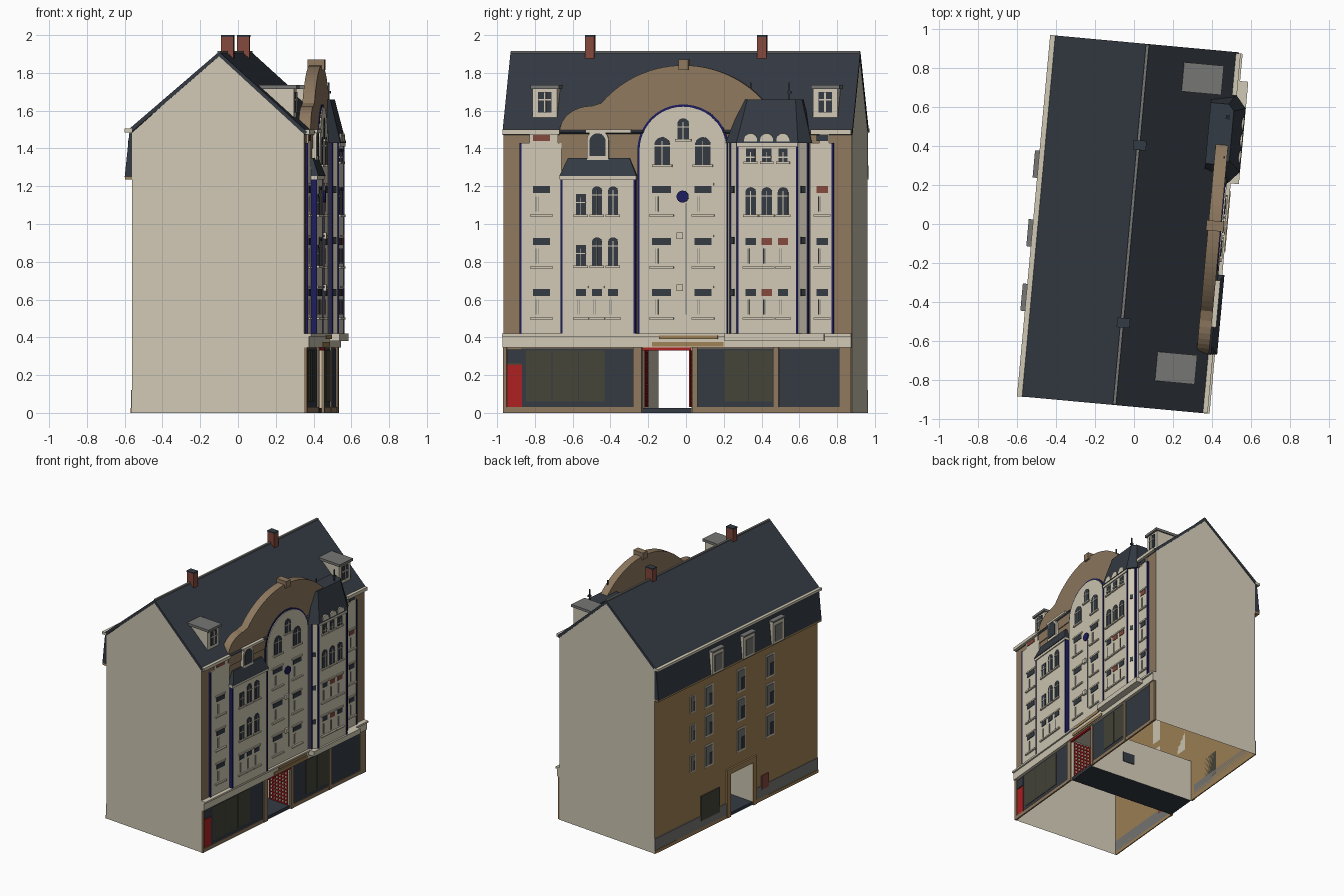
import bpy, bmesh, math
from mathutils import Matrix, Vector

if "Cube" in bpy.data.objects:
    bpy.data.objects.remove(bpy.data.objects["Cube"])

COLOURS = {
    "cream": (.63, .58, .46), "tan": (.27, .19, .115), "slate": (.034, .043, .056),
    "blue": (.012, .012, .11), "red": (.42, .015, .015), "brick": (.23, .065, .045),
    "ochre": (.35, .22, .09), "grey": (.18, .18, .175), "olive": (.06, .058, .04),
}
MATS = {}
for label, rgb in COLOURS.items():
    m = bpy.data.materials.new(label)
    m.use_nodes = True
    m.diffuse_color = (*rgb, 1)
    m.node_tree.nodes["Principled BSDF"].inputs["Base Color"].default_value = (*rgb, 1)
    MATS[label] = m

# Local frame: x = outward from the street front, y = along the street
TURN = Matrix.Rotation(math.radians(-5.25), 4, 'Z')
parts = {}


def mesh_of(name, mat):
    return parts.setdefault((name, mat), bmesh.new())


def extrude(name, mat, pts, vec):
    """Solid from a flat outline swept along a vector."""
    bm = mesh_of(name, mat)
    loft(name, mat, pts, [Vector(p) + Vector(vec) for p in pts])


def loft(name, mat, low, high):
    """Solid between two outlines with equal point counts."""
    bm = mesh_of(name, mat)
    a = [bm.verts.new(p) for p in low]
    b = [bm.verts.new(p) for p in high]
    bm.faces.new(a[::-1])
    bm.faces.new(b)
    for i in range(len(a)):
        j = (i + 1) % len(a)
        bm.faces.new((a[i], a[j], b[j], b[i]))


def sheet(name, mat, pts):
    bm = mesh_of(name, mat)
    bm.faces.new([bm.verts.new(p) for p in pts])


def box(name, mat, x, y, z):
    extrude(name, mat, [(x[0], y[0], z[0]), (x[1], y[0], z[0]), (x[1], y[1], z[0]), (x[0], y[1], z[0])],
            (0, 0, z[1] - z[0]))


def street(y):
    return y * 1.004 + .042


def fbox(name, mat, x, y, z):
    box(name, mat, x, [street(v) for v in y], z)


def fshape(name, mat, outline, x0, x1):
    extrude(name, mat, [(x0, street(y), z) for y, z in outline], (x1 - x0, 0, 0))


def arch(y0, y1, z0, z1, rise=None, n=12):
    """Outline with straight jambs and a round head."""
    r = (y1 - y0) / 2
    rise = rise or r
    c = (y0 + y1) / 2
    head = [(c + r * math.cos(math.pi * i / n), z1 - rise + rise * math.sin(math.pi * i / n)) for i in range(n + 1)]
    return [(y0, z0), (y1, z0)] + head


# --- Shell: gable ends, front, back, passage (underside open)
XB, XF, YA, YB, EAVE, RIDGE = -.477, .437, -.93, .922, 1.485, 1.895
PA, PB, PH = -.19, .07, .345
for y in (YA, YB):
    sheet("gable_walls", "cream", [(XB, y, 0), (XF, y, 0), (XF, y, EAVE), (-.015, y, RIDGE), (XB, y, EAVE)])
for name, mat, x in (("front_wall", "tan", XF), ("back_wall", "ochre", XB)):
    for a, b, z in ((YA, PA, 0), (PA, PB, PH), (PB, YB, 0)):
        sheet(name, mat, [(x, a, z), (x, b, z), (x, b, EAVE), (x, a, EAVE)])
for y in (PA, PB):
    sheet("passage_walls", "cream", [(XB, y, 0), (XF, y, 0), (XF, y, PH), (XB, y, PH)])
sheet("passage_ceiling", "cream", [(XB, PA, PH), (XF, PA, PH), (XF, PB, PH), (XB, PB, PH)])
box("passage_floor", "slate", (XB, XF), (PA, PB), (0, .025))
box("passage_window", "slate", (.05, .15), (PB, PB + .006), (.14, .22))

# --- Main roof, ridge, chimneys
extrude("main_roof", "slate", [(-.5, YA - .004, 1.497), (-.015, YA - .004, 1.912), (.455, YA - .004, 1.487),
        (.44, YA - .004, 1.472), (-.015, YA - .004, 1.888), (-.485, YA - .004, 1.482)], (0, YB - YA + .008, 0))
box("ridge_cap", "grey", (-.023, -.007), (YA, YB), (1.9, 1.915))
for y in (-.51, .405):
    box("chimneys", "brick", (-.04, .025), (y - .024, y + .024), (1.87, 1.99))
    box("chimney_caps", "slate", (-.041, .026), (y - .025, y + .025), (1.99, 2.0))
for y in ((-.97, -.67), (.66, .875)):
    fbox("front_cornice", "cream", (.42, .465), y, (1.475, 1.5))
box("back_cornice", "cream", (-.517, XB), (YA - .005, YB + .005), (1.485, 1.505))
extrude("back_skirt_roof", "slate", [(XB, YA, 1.487), (-.492, YA, 1.487), (-.517, YA, 1.25), (XB, YA, 1.25)],
        (0, YB - YA, 0))
box("skirt_board", "ochre", (-.515, XB), (YA, YB), (1.235, 1.25))

# --- Front roof dormers
for y0, y1 in ((-.82, -.69), (.665, .795)):
    fbox("roof_dormers", "cream", (.16, .37), (y0, y1), (1.55, 1.715))
    fbox("dormer_roofs", "grey", (.15, .385), (y0 - .01, y1 + .01), (1.715, 1.735))
    fbox("dormer_panes", "slate", (.37, .376), (y0 + .03, y1 - .03), (1.59, 1.7))
    fbox("dormer_bars", "cream", (.376, .381), ((y0 + y1) / 2 - .005, (y0 + y1) / 2 + .005), (1.59, 1.7))
    fbox("dormer_bars", "cream", (.376, .381), (y0 + .03, y1 - .03), (1.655, 1.662))

# --- Back dormers, windows, plinth, doorway
for y in (.26, -.094, -.426):
    box("back_dormers", "cream", (-.53, -.48), (y - .065, y + .065), (1.25, 1.43))
    box("back_dormer_roofs", "grey", (-.54, -.48), (y - .07, y + .07), (1.43, 1.442))
    box("back_dormer_panes", "grey", (-.536, -.53), (y - .04, y + .04), (1.27, 1.4))
for y, w, h in ((.49, .028, .14), (.306, .048, .18), (-.06, .048, .19), (-.39, .048, .19)):
    for z in (.58, .825, 1.06):
        box("back_window_frames", "cream", (-.481, XB), (y - w, y + w), (z - h / 2, z + h / 2))
        box("back_window_panes", "grey", (-.485, -.481), (y - w * .75, y + w * .75), (z - h * .43, z + h * .43))
        box("back_window_panes_dark", "slate", (-.487, -.485), (y - w * .7, y), (z - h * .4, z + h * .1))
for a, b in ((YA, PA - .04), (PB + .04, YB)):
    box("back_plinth", "grey", (-.483, XB), (a, b), (.025, .12))
    box("back_plinth_base", "ochre", (-.485, XB), (a, b), (0, .025))
for a, b, z in ((PA - .04, PA, 0), (PB, PB + .04, 0), (PA - .04, PB + .04, PH)):
    box("back_portal", "ochre", (-.49, XB), (a, b), (z, .39))
box("back_shutter", "olive", (-.486, XB), (.19, .4), (.08, .28))
box("back_hatch", "brick", (-.486, XB), (-.37, -.29), (.09, .2))

# --- Street level shops
for a, b in ((-.875, -.28), (.06, .46), (.49, .81)):
    fbox("shop_panels", "slate", (XF, .443), (a, b), (.03, .34))
for a, b, n in ((-.85, -.43, 3), (.2, .46, 2)):
    s = (b - a) / n
    for i in range(n):
        fbox("shop_glass", "olive", (.443, .446), (a + s * i + .003, a + s * (i + 1) - .003), (.06, .33))
fbox("shop_door", "red", (XF, .445), (-.95, -.87), (.03, .255))
fbox("door_light", "slate", (XF, .445), (-.95, -.87), (.262, .335))
for a, b in ((-.97, -.95), (-.28, -.235), (.03, .06), (.46, .49), (.81, .873)):
    fbox("shop_piers", "tan", (XF, .452), (a, b), (0, .345))
for a, b in ((-.97, -.235), (.03, .873)):
    fbox("shop_base", "tan", (XF, .449), (a, b), (0, .03))
fbox("portal_beam", "red", (XF, .455), (-.23, .025), (.33, .347))

# Open lattice gate leaves
for y in (PA + .008, PB - .014):
    for i in range(7):
        x = .25 + i * .028
        box("gate_leaves", "red", (x, x + .009), (y, y + .006), (.03, .33))
    for i in range(11):
        z = .03 + i * .029
        box("gate_leaves", "red", (.25, .427), (y, y + .006), (z, z + .009))

# Ledge over the shops and sign boards
fbox("ledge", "cream", (XF, .462), (-.972, .875), (.345, .415))
fbox("ledge_lip", "cream", (XF, .475), (-.972, .875), (.405, .42))
fbox("tower_slab", "cream", (XF, .517), (.21, .735), (.38, .42))
fbox("sign_board", "ochre", (.462, .468), (-.18, .2), (.352, .375))
fbox("sign_strip", "ochre", (.475, .479), (-.14, .17), (.39, .41))

# --- Curved parapet gable
R, ang = .573, math.radians(49.4)
outline = [(.43, 1.4)] + [(-.015 + R * math.sin(ang - 2 * ang * i / 28), 1.267 + R * math.cos(ang - 2 * ang * i / 28))
                          for i in range(29)]
outline += [(-.5 - .17 * math.sin(t * math.pi / 16), 1.49 + .135 * math.cos(t * math.pi / 16)) for t in range(9)]
outline += [(-.67, 1.4)]
fshape("parapet_gable", "tan", outline, .38, .444)
fbox("keystone", "tan", (.37, .46), (-.04, .012), (1.815, 1.87))

# --- Central field with blue edge, flanking strips
fshape("field_edge", "blue", arch(-.258, .228, .42, 1.633, n=24), XF, .449)
fshape("central_field", "cream", arch(-.246, .216, .42, 1.621, n=24), XF, .455)
for a, b in ((-.88, -.66), (.655, .775)):
    fbox("side_fields", "cream", (XF, .446), (a, b), (.42, 1.43))
    fbox("side_field_heads", "cream", (XF, .446), (a + .05, b - .02), (1.43, 1.48))
for y, x, top in ((-.878, .45, 1.43), (-.658, .476, 1.25), (-.27, .476, 1.25), (.223, .462, 1.43),
                  (.236, .478, 1.43), (.277, .508, 1.43), (.592, .508, 1.43), (.646, .47, 1.43), (.776, .45, 1.43)):
    fbox("blue_pilasters", "blue", (XF, x), (y - .005, y + .005), (.42, top))

# --- Left bay with hipped roof and small dormer
fbox("left_bay", "cream", (XF, .472), (-.66, -.268), (.42, 1.25))
fbox("left_bay_cornice", "cream", (XF, .48), (-.667, -.262), (1.235, 1.255))


def ring(pts, z):
    return [(x, street(y), z) for x, y in pts]


loft("left_bay_roof", "slate", ring([(XF, -.668), (.486, -.668), (.486, -.26), (XF, -.26)], 1.255),
     ring([(XF, -.625), (.452, -.625), (.452, -.3), (XF, -.3)], 1.35))
fshape("bay_dormer", "cream", arch(-.525, -.41, 1.34, 1.5), XF, .462)
fshape("bay_dormer_pane", "slate", arch(-.51, -.425, 1.36, 1.48), .462, .467)
fbox("bay_dormer_cap", "cream", (XF, .468), (-.53, -.29), (1.482, 1.5))

# --- Corner tower bay with canted sides, steep roof and finials
foot = [(.4, .215), (.455, .215), (.503, .277), (.503, .593), (.455, .652), (.4, .652)]
loft("tower_bay", "cream", ring(foot, .42), ring(foot, 1.43))
eave = [(.335, .21), (.46, .21), (.516, .272), (.516, .598), (.46, .665), (.335, .665)]
crown = [(.335, .3), (.43, .3), (.457, .325), (.457, .58), (.43, .612), (.335, .612)]
loft("tower_roof", "slate", ring(eave, 1.43), ring(crown, 1.66))
fbox("tower_cornice", "cream", (XF, .512), (.275, .595), (1.41, 1.43))
for y in (.34, .545):
    fbox("finials", "slate", (.425, .433), (y - .004, y + .004), (1.65, 1.75))
    fbox("finials", "slate", (.419, .439), (y - .01, y + .01), (1.69, 1.705))


# --- Front windows
def pane(x, y0, y1, z0, z1, mat="slate", round_top=False):
    shape = arch(y0, y1, z0, z1) if round_top else [(y0, z0), (y1, z0), (y1, z1), (y0, z1)]
    fshape("front_panes", mat, shape, x, x + .004)


def window(x, y0, y1, z, mat="slate"):
    """Dark top light, pale curtained sash with thin bars, sill and hood."""
    pane(x, y0, y1, z + .12, z + .155, mat)
    for k in (.15, .3):
        y = y0 + (y1 - y0) * k
        fbox("sash_bars", "grey", (x, x + .003), (y, y + .003), (z + .02, z + .1))
    fbox("front_sills", "cream", (x, x + .012), (y0 - .015, y1 + .015), (z - .005, z + .006))
    fbox("front_hoods", "cream", (x, x + .007), (y0 - .012, y1 + .012), (z + .16, z + .172))


def tall(x, y0, y1, z0, z1, round_top=True, mat="slate"):
    """Full-height dark light with glazing bars and sill."""
    pane(x, y0, y1, z0, z1, mat, round_top)
    c = (y0 + y1) / 2
    fbox("glazing_bars", "cream", (x, x + .007), (c - .002, c + .002), (z0, z1 - .02))
    fbox("glazing_bars", "cream", (x, x + .007), (y0, y1), (z1 - .05, z1 - .043))
    fbox("front_sills", "cream", (x, x + .012), (y0 - .012, y1 + .012), (z0 - .012, z0))


for z in (.5, .77, 1.045):
    window(.446, -.81, -.72, z)
    window(.446, .69, .75, z, "brick" if z > 1 else "slate")
    window(.455, -.18, -.08, z)
    window(.455, .045, .135, z)
pane(.446, -.81, -.72, 1.44, 1.47, "brick")
pane(.446, .69, .75, 1.44, 1.47)
for y in (-.555, -.47, -.385):
    first = y < -.5
    window(.472, y - .027, y + .027, .5)
    for z in (.78, 1.05):
        tall(.472, y - .026, y + .026, z, z + (.11 if first else .15), not first)
for i, y in enumerate((.347, .432, .518)):
    window(.503, y - .027, y + .027, .5, "brick" if i == 1 else "slate")
    window(.503, y - .027, y + .027, .77, "brick" if i else "slate")
    tall(.503, y - .028, y + .028, 1.05, 1.195)
    tall(.503, y - .024, y + .024, 1.33, 1.4, False)
    fshape("roof_scallops", "cream", arch(y - .034, y + .034, 1.43, 1.48), .495, .514)
for y0, y1, z0, z1 in ((-.167, -.085, 1.315, 1.46), (.048, .13, 1.315, 1.46), (-.046, .016, 1.45, 1.56)):
    tall(.455, y0, y1, z0, z1)
# Small lights on the canted tower sides
for y, s in ((.25, 1), (.62, -1)):
    for z in (.62, .895, 1.165):
        a, b = y - .01, y + .01
        sl = s * .048 / .062 * .01
        extrude("canted_panes", "slate", [(.484 - sl, street(a), z), (.484 + sl, street(b), z),
                (.484 + sl, street(b), z + .035), (.484 - sl, street(a), z + .035)], (.004, -.004 * s, 0))

# Medallion and drop line
fshape("medallion", "blue", [(-.018 + .032 * math.cos(i * math.pi / 8), 1.145 + .032 * math.sin(i * math.pi / 8))
                             for i in range(16)], .455, .464)
fbox("drop_line", "grey", (.455, .459), (-.003, .002), (.52, 1.11))
for z in (.645, .92):
    fbox("field_brackets", "cream", (.455, .47), (-.05, -.015), (z, z + .035))

# --- Finish: one object per part and colour
for (name, mat), bm in parts.items():
    bmesh.ops.recalc_face_normals(bm, faces=bm.faces)
    bm.transform(TURN)
    me = bpy.data.meshes.new(name)
    bm.to_mesh(me)
    bm.free()
    me.materials.append(MATS[mat])
    bpy.context.collection.objects.link(bpy.data.objects.new(name, me))
